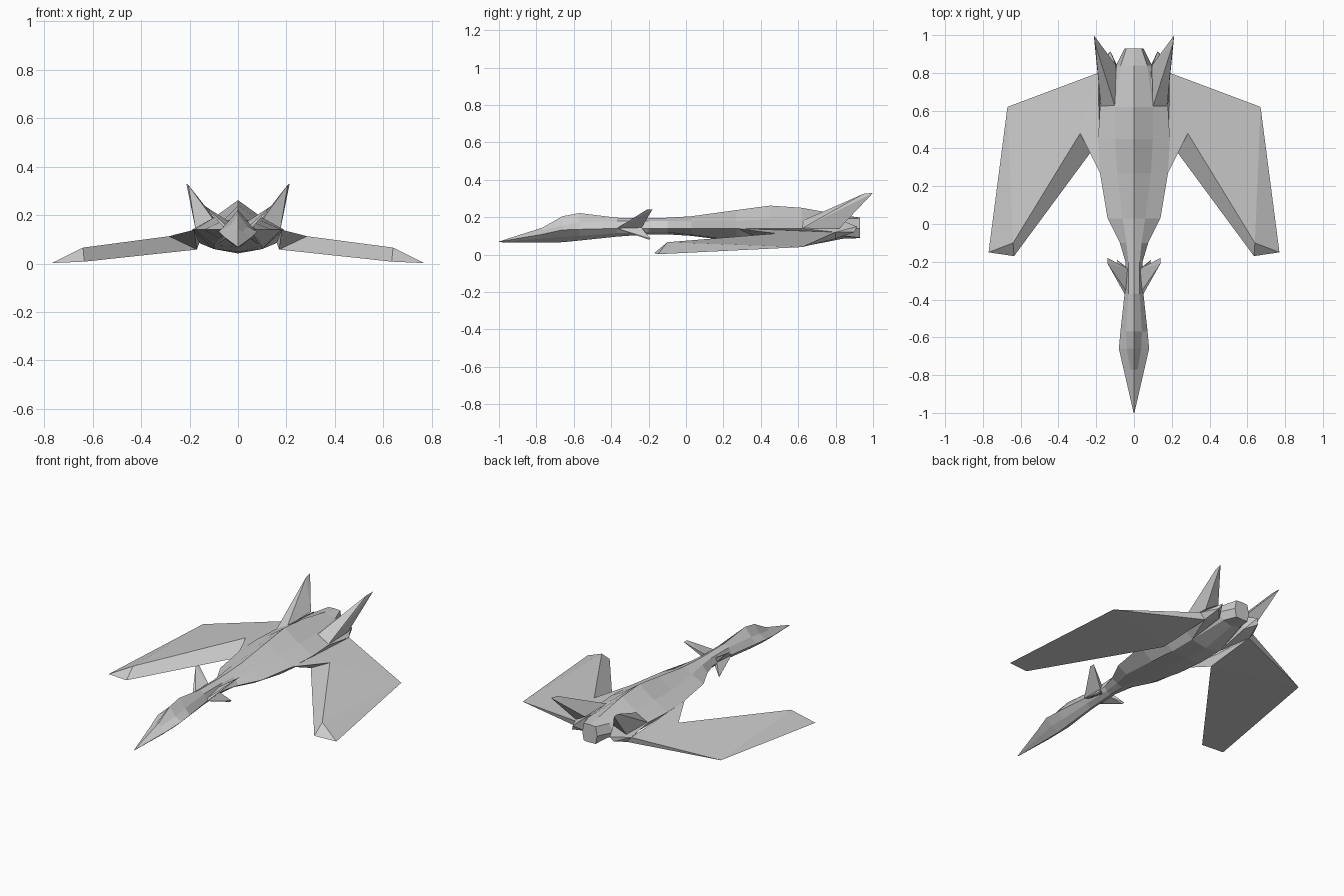
import bpy, bmesh


def finish(name, bm):
    bmesh.ops.remove_doubles(bm, verts=bm.verts, dist=0.0005)
    bmesh.ops.recalc_face_normals(bm, faces=bm.faces)
    mesh = bpy.data.meshes.new(name)
    bm.to_mesh(mesh)
    bm.free()
    ob = bpy.data.objects.new(name, mesh)
    bpy.context.collection.objects.link(ob)
    return ob


def mirrored(name, points, faces=None):
    """Left/right pair; a convex hull when no faces are given."""
    for side, s in (("right", 1), ("left", -1)):
        bm = bmesh.new()
        v = [bm.verts.new((s * x, y, z)) for x, y, z in points]
        if faces:
            for f in faces:
                bm.faces.new([v[i] for i in f])
        else:
            r = bmesh.ops.convex_hull(bm, input=v)
            junk = [g for g in r["geom_interior"] if isinstance(g, bmesh.types.BMVert)]
            bmesh.ops.delete(bm, geom=junk, context="VERTS")
        finish(f"{side}_{name}", bm)


# Fuselage stations: y, top z, shoulder x z, chine x z, lower x z, keel z
stations = [
    (-1.0, .07, .001, .07, .002, .069, .001, .067, .066),
    (-.77, .143, .02, .13, .055, .108, .03, .085, .065),
    (-.66, .205, .038, .155, .08, .132, .04, .095, .066),
    (-.57, .222, .042, .172, .072, .135, .037, .10, .075),
    (-.37, .197, .03, .18, .05, .14, .03, .115, .096),
    (-.20, .195, .03, .18, .045, .14, .03, .12, .108),
    (-.10, .197, .04, .18, .075, .14, .04, .12, .108),
    (.03, .205, .06, .178, .14, .14, .08, .105, .10),
    (.27, .238, .09, .18, .18, .14, .10, .075, .07),
    (.45, .262, .10, .19, .19, .14, .10, .06, .048),
    (.62, .25, .10, .185, .18, .14, .10, .06, .042),
    (.84, .21, .07, .19, .095, .14, .06, .10, .085),
    (.93, .198, .04, .195, .05, .14, .04, .09, .088),
]
bm = bmesh.new()
rings = []
for y, tz, sx, sz, cx, cz, lx, lz, kz in stations:
    half = [(sx, sz), (cx, cz), (lx, lz)]
    loop = [(0, tz)] + half + [(0, kz)] + [(-x, z) for x, z in reversed(half)]
    rings.append([bm.verts.new((x, y, z)) for x, z in loop])
for a, b in zip(rings, rings[1:]):
    for i in range(8):
        j = (i + 1) % 8
        bm.faces.new((a[i], a[j], b[j], b[i]))
bm.faces.new(rings[0])
bm.faces.new(rings[-1])
finish("fuselage", bm)

# Forward-reaching wings, thick at the inner edge and thin behind
wing = [
    (.18, .27, .14),    # 0 root front
    (.285, .48, .113),  # 1 notch, upper
    (.64, -.10, .066),  # 2 tip ridge
    (.77, -.15, .002),  # 3 outer tip
    (.67, .62, .04),    # 4 outer rear corner
    (.19, .80, .12),    # 5 root rear, upper
    (.16, .80, .085),   # 6 root rear, lower
    (.17, .46, .058),   # 7 notch, lower
    (.635, -.17, .008), # 8 inner tip
]
mirrored("wing", wing, [
    (0, 1, 5), (1, 4, 5), (1, 2, 4), (2, 3, 4), (1, 2, 8, 7), (2, 3, 8),
    (0, 1, 7), (7, 8, 4), (8, 3, 4), (7, 4, 6), (4, 5, 6), (0, 7, 6, 5)])

# Raked tail fins
mirrored("tail_fin", [
    (.10, .62, .18), (.175, .62, .14), (.095, .84, .185), (.17, .82, .14),
    (.205, .95, .325), (.213, 1.0, .33)])

# Upper and lower canards
mirrored("upper_canard", [
    (.03, -.37, .14), (.05, -.37, .14), (.025, -.24, .165), (.04, -.24, .14),
    (.14, -.21, .24), (.14, -.18, .24)])
mirrored("lower_canard", [
    (.03, -.37, .14), (.05, -.37, .14), (.025, -.24, .12), (.04, -.24, .145),
    (.085, -.20, .08), (.09, -.19, .085)])

# Side exhausts beside the main nozzle
mirrored("side_exhaust", [
    (.08, .62, .17), (.18, .62, .14), (.10, .62, .06), (.19, .80, .12),
    (.16, .80, .085), (.095, .84, .18), (.125, .915, .15), (.14, .90, .12),
    (.09, .84, .10)])
